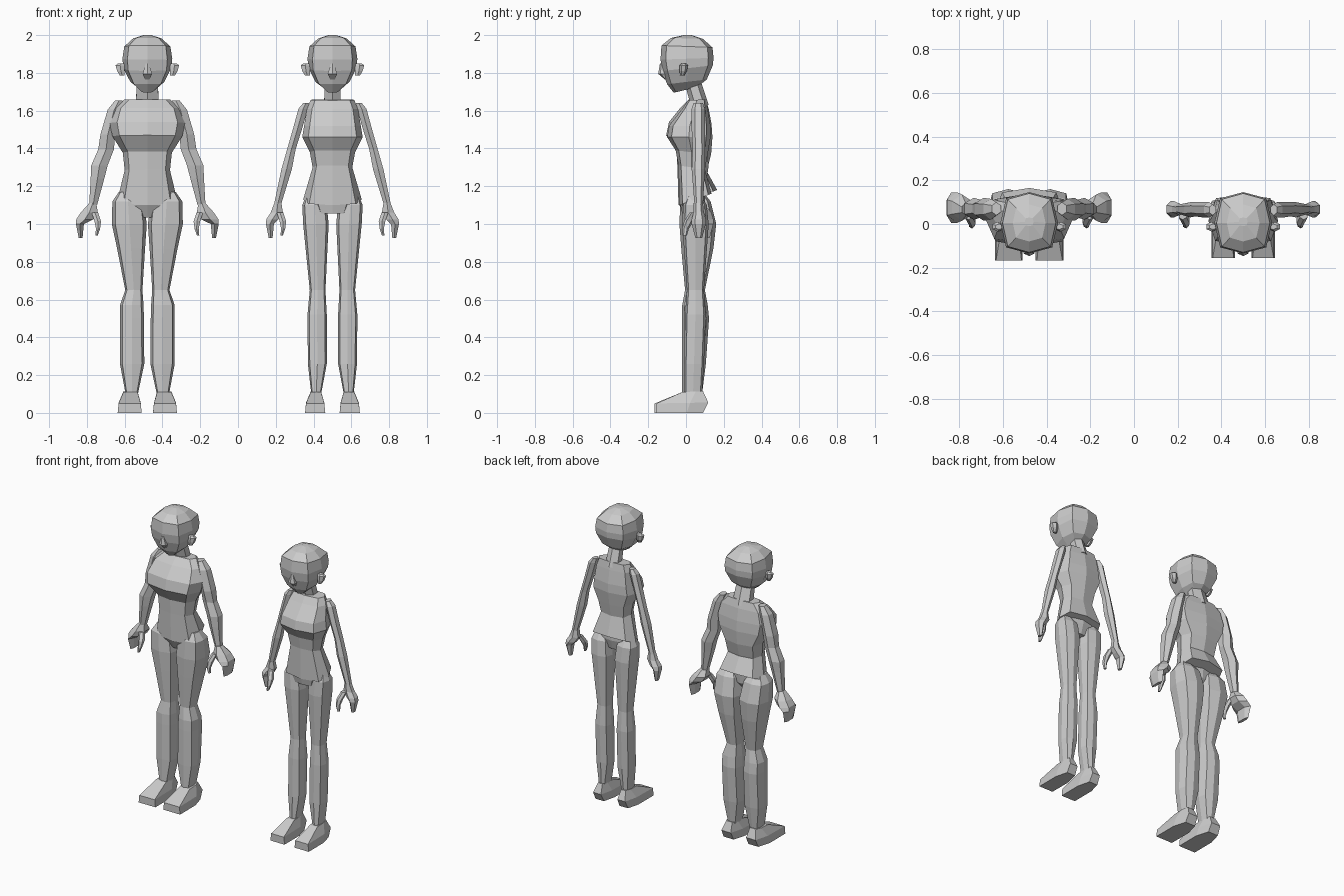
import bpy, bmesh

# Cross-section templates (x, y), y = -1 is the front
OCT = [(0, -1), (.8, -.8), (1, 0), (.8, .8), (0, 1), (-.8, .8), (-1, 0), (-.8, -.8)]
HEX = [(0, -1), (1, -.5), (1, .5), (0, 1), (-1, .5), (-1, -.5)]
SHOE = [(1, -1), (1, .3), (.6, 1), (-.6, 1), (-1, .3), (-1, -1)]


def loft(name, shape, rings, ox=0, side=1):
    """Skin rings of (x0, x1, y_front, z_front, y_back, z_back)."""
    bm = bmesh.new()
    loops = []
    for x0, x1, yf, zf, yb, zb in rings:
        loop = []
        for u, v in shape:
            t = (v + 1) / 2
            x = (x0 + x1) / 2 + u * (x1 - x0) / 2
            loop.append(bm.verts.new((ox + side * x, yf + t * (yb - yf), zf + t * (zb - zf))))
        loops.append(loop)
    n = len(shape)
    for a, b in zip(loops, loops[1:]):
        for i in range(n):
            j = (i + 1) % n
            bm.faces.new((a[i], a[j], b[j], b[i]))
    bm.faces.new(loops[0])
    bm.faces.new(loops[-1])
    bmesh.ops.recalc_face_normals(bm, faces=bm.faces)
    me = bpy.data.meshes.new(name)
    bm.to_mesh(me)
    bm.free()
    ob = bpy.data.objects.new(name, me)
    bpy.context.collection.objects.link(ob)


def mid(w, yf, zf, yb, zb):
    return (-w, w, yf, zf, yb, zb)


def lev(z, x0, x1, yf, yb):
    return (x0, x1, yf, z, yb, z)


def head(p, ox, neck_w):
    loft(p + "_head", OCT, [
        mid(.035, -.065, 1.695, .06, 1.725), mid(.09, -.1, 1.74, .11, 1.765),
        mid(.127, -.125, 1.81, .142, 1.84), mid(.132, -.135, 1.87, .146, 1.88),
        mid(.122, -.13, 1.945, .14, 1.935), mid(.075, -.08, 1.985, .09, 1.98),
        mid(.02, -.01, 2.0, .03, 2.0)], ox)
    loft(p + "_nose", HEX, [mid(.012, -.112, 1.765, -.09, 1.765),
                            mid(.025, -.147, 1.795, -.1, 1.795),
                            mid(.008, -.138, 1.85, -.11, 1.85)], ox)
    loft(p + "_neck", HEX, [mid(neck_w, .03, 1.61, .12, 1.63),
                            mid(neck_w * .9, 0, 1.72, .08, 1.75)], ox)
    for s in (1, -1):
        loft(p + "_ear", HEX, [lev(1.785, .12, .145, -.03, -.01),
                               lev(1.81, .12, .16, -.035, .005),
                               lev(1.84, .12, .168, -.035, .01),
                               lev(1.85, .12, .155, -.025, 0)], ox, s)


def limbs(p, ox, arm, leg, palm, foot):
    f0, f1, toe = foot
    y0, y1, out = palm
    for s in (1, -1):
        loft(p + "_arm", HEX, [lev(*r) for r in arm], ox, s)
        loft(p + "_leg", OCT, [lev(*r) for r in leg], ox, s)
        # foot
        loft(p + "_foot", SHOE, [(f0, f1, toe, 0, .09, 0),
                                 (f0 + .005, f1 - .005, toe, .05, .118, .055),
                                 (f0 + .022, f1 - .03, -.02, .11, .09, .115)], ox, s)
        # mitten hand with curled fingers and a thumb
        loft(p + "_hand", HEX, [lev(1.11, .27, .308, .04, .09),
                                lev(1.06, .262, out - .025, y0 + .01, y1 - .01),
                                lev(1.025, .285, out - .002, y0, y1),
                                lev(1.0, out - .042, out, y0, y1),
                                lev(.925, out - .035, out - .015, y0 + .02, y1 - .02)], ox, s)
        loft(p + "_thumb", HEX, [lev(1.06, .26, .295, .02, .06),
                                 lev(1.015, .245, .28, -.01, .04),
                                 lev(.975, .25, .272, -.02, .015),
                                 lev(.94, .262, .275, -.018, .005)], ox, s)


# Broad figure
X = -.48
head("broad", X, .062)
loft("broad_shirt", OCT, [
    mid(.155, -.04, 1.1, .165, 1.18), mid(.12, -.045, 1.29, .11, 1.28),
    mid(.13, -.05, 1.385, .133, 1.37), mid(.185, -.105, 1.47, .14, 1.46),
    mid(.2, -.09, 1.54, .135, 1.53), mid(.175, -.03, 1.615, .12, 1.61),
    mid(.12, .015, 1.66, .105, 1.66)], X)
loft("broad_pelvis", OCT, [
    mid(.03, 0, 1.035, .06, 1.04), mid(.1, -.035, 1.1, .1, 1.09),
    mid(.125, -.04, 1.2, .11, 1.2)], X)
limbs("broad", X,
      [(1.655, .13, .17, .04, .1), (1.605, .14, .21, .02, .115), (1.475, .17, .248, .015, .12),
       (1.395, .177, .26, .03, .11), (1.31, .21, .297, .02, .12), (1.24, .228, .3, .025, .11),
       (1.1, .266, .308, .04, .095)],
      [(1.17, .06, .15, 0, .09), (1.12, .02, .185, -.03, .13), (1.0, .003, .188, -.035, .16),
       (.87, .012, .16, -.025, .145), (.65, .026, .117, -.005, .1), (.57, .02, .145, -.02, .115),
       (.5, .018, .145, -.022, .122), (.26, .016, .145, -.022, .105), (.1, .05, .115, -.02, .085)],
      (.005, .145, .378), (.03, .157, -.166))

# Slim figure
X = .5
head("slim", X, .045)
loft("slim_shirt", OCT, [
    mid(.155, -.035, 1.1, .135, 1.16), mid(.105, -.04, 1.31, .1, 1.29),
    mid(.12, -.055, 1.39, .115, 1.37), mid(.16, -.1, 1.46, .13, 1.46),
    mid(.15, -.09, 1.52, .13, 1.52), mid(.135, -.02, 1.61, .115, 1.61),
    mid(.115, .01, 1.655, .105, 1.66)], X)
loft("slim_pelvis", OCT, [
    mid(.075, -.02, 1.055, .08, 1.055), mid(.1, -.035, 1.12, .1, 1.12),
    mid(.1, -.035, 1.2, .1, 1.2)], X)
limbs("slim", X,
      [(1.64, .125, .155, .04, .09), (1.61, .13, .18, .03, .1), (1.5, .162, .21, .03, .1),
       (1.395, .195, .24, .035, .1), (1.29, .215, .27, .03, .1), (1.1, .273, .31, .045, .09)],
      [(1.15, .06, .14, .01, .08), (1.1, .03, .16, -.015, .11), (1.0, .02, .155, -.02, .12),
       (.65, .037, .12, .005, .095), (.52, .03, .132, -.005, .105), (.26, .03, .13, -.01, .095),
       (.1, .06, .112, -.01, .085)],
      (.03, .105, .352), (.038, .145, -.156))
